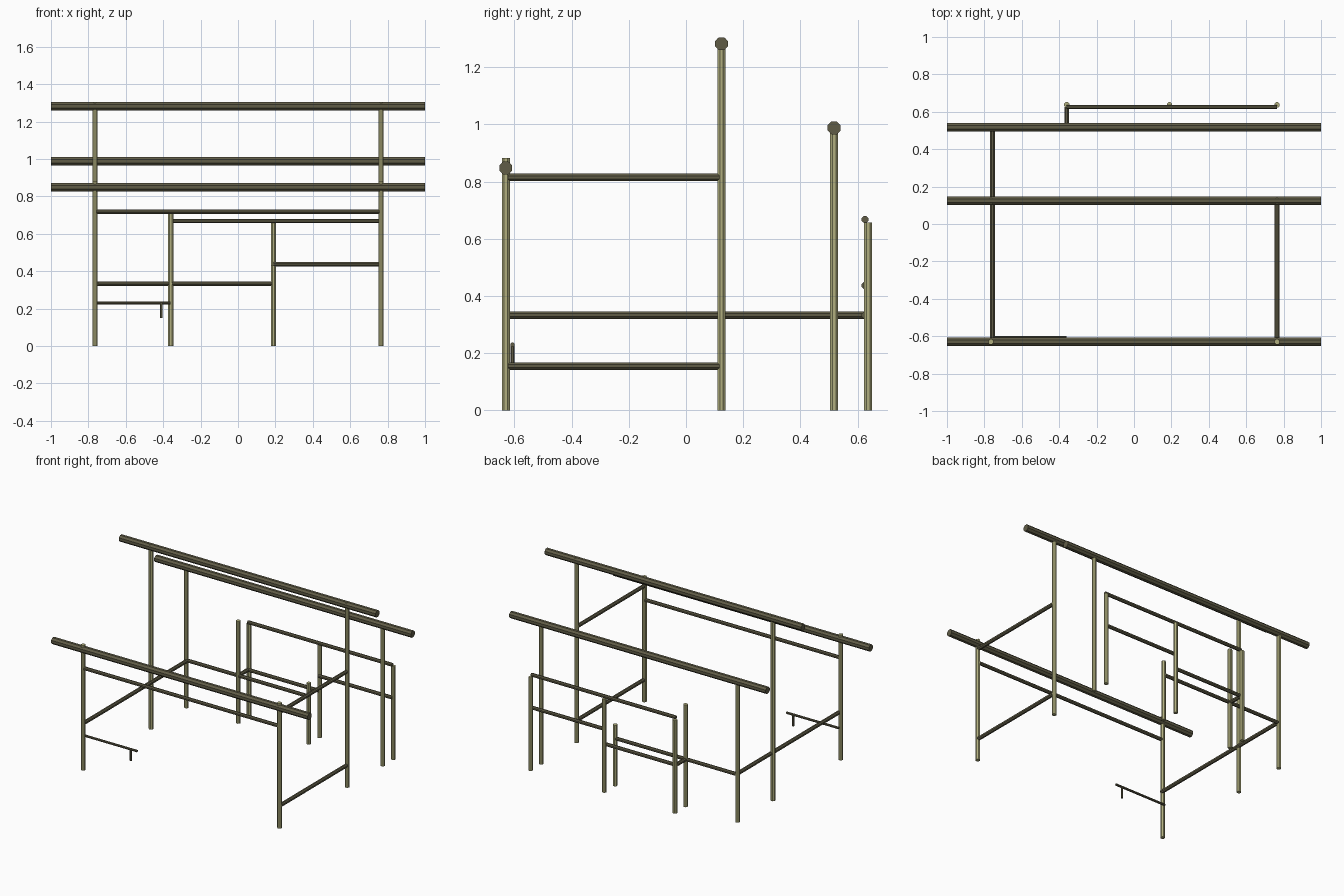
import bpy
from math import pi
from mathutils import Vector, Quaternion

cube = bpy.data.objects.get("Cube")
if cube:
    bpy.data.objects.remove(cube, do_unlink=True)


def material(name, rgb):
    m = bpy.data.materials.new(name)
    m.use_nodes = True
    m.diffuse_color = (*rgb, 1)
    m.node_tree.nodes["Principled BSDF"].inputs["Base Color"].default_value = (*rgb, 1)
    return m


KHAKI = material("khaki_wood", (0.44, 0.43, 0.21))
DARK = material("dark_olive_wood", (0.118, 0.108, 0.062))


def pole(name, start, end, radius, mat):
    """Eight-sided pole between two points, with flats toward the axes."""
    a, b = Vector(start), Vector(end)
    d = b - a
    bpy.ops.mesh.primitive_cylinder_add(vertices=8, radius=radius, depth=d.length)
    ob = bpy.context.object
    ob.name = name
    turn = Vector((0, 0, 1)).rotation_difference(d.normalized())
    flats = Quaternion((0, 0, 1), pi / 8)
    ob.data.transform((turn @ flats).to_matrix().to_4x4())
    ob.location = (a + b) / 2
    ob.data.materials.append(mat)


def post(name, x, y, top):
    pole(name, (x, y, 0), (x, y, top), 0.0152, KHAKI)


def rail(name, start, end, radius=0.0125):
    pole(name, start, end, radius, DARK)


SIDE, INNER, MID = 0.765, -0.36, 0.19
FRONT, RIDGE, REAR, PEN = -0.63, 0.124, 0.518, 0.637

# Long roof beams and the posts under them
for label, y, z, top in (("front", FRONT, 0.848, 0.882),
                         ("ridge", RIDGE, 1.282, 1.302),
                         ("rear", REAR, 0.988, 0.985)):
    pole(label + "_beam", (-1, y, z), (1, y, z), 0.0243, DARK)
    for side, x in (("left", SIDE), ("right", -SIDE)):
        post(f"{label}_{side}_post", x, y, top)

# Short posts of the rear enclosure
post("inner_tall_post", INNER, REAR, 0.72)
post("inner_short_post", MID, REAR, 0.43)
for label, x in (("right", INNER), ("middle", MID), ("left", SIDE)):
    post(f"enclosure_{label}_post", x, PEN, 0.657)

# Rails along the width
rail("front_rail", (-SIDE, FRONT, 0.717), (SIDE, FRONT, 0.717))
rail("rear_rail", (-SIDE, REAR, 0.333), (MID, REAR, 0.333))
rail("enclosure_top_rail", (INNER, 0.626, 0.668), (SIDE, 0.626, 0.668))
rail("enclosure_middle_rail", (MID, 0.626, 0.437), (SIDE, 0.626, 0.437))
rail("enclosure_low_rail", (INNER, 0.626, 0.333), (MID, 0.626, 0.333))

# Rails along the depth
rail("left_upper_rail", (SIDE, FRONT, 0.815), (SIDE, RIDGE, 0.815), 0.0138)
rail("left_lower_rail", (SIDE, FRONT, 0.155), (SIDE, RIDGE, 0.155), 0.0138)
rail("right_rail", (-0.757, FRONT, 0.333), (-0.757, REAR, 0.333), 0.0138)
rail("enclosure_link_rail", (INNER, REAR, 0.333), (INNER, 0.626, 0.333), 0.0138)

# Thin bar with its hanging peg
rail("thin_bar", (-SIDE, -0.607, 0.23), (INNER, -0.607, 0.23), 0.008)
rail("hanging_peg", (-0.41, -0.607, 0.15), (-0.41, -0.607, 0.23), 0.008)
